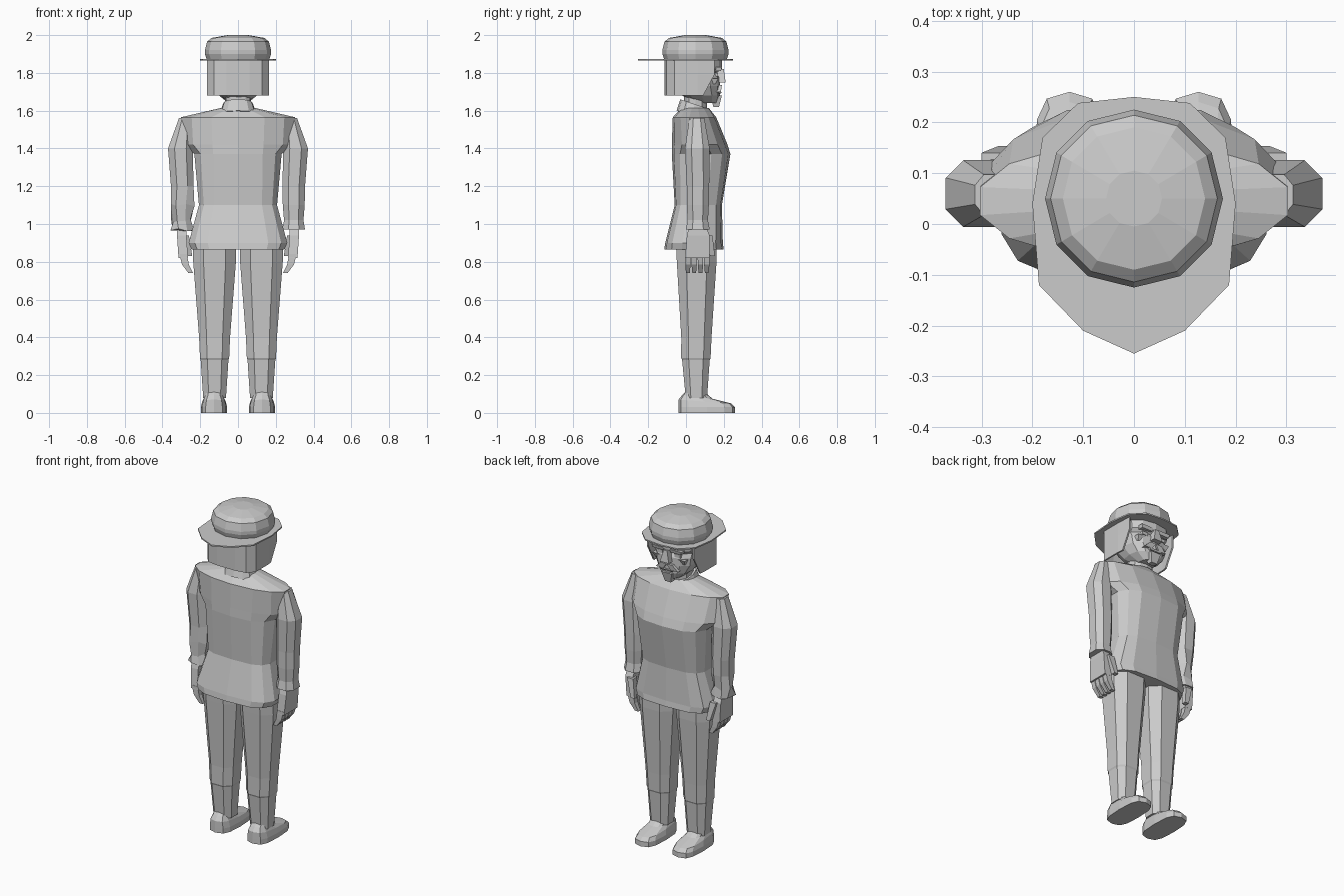
import bpy, bmesh, math, random
from mathutils import Vector

random.seed(4)
old = bpy.data.objects.get("Cube")
if old:
    bpy.data.objects.remove(old, do_unlink=True)

GREY = (0.6, 0.6, 0.6, 1)
grey = bpy.data.materials.new("plain grey")
grey.use_nodes = True
grey.diffuse_color = GREY
grey.node_tree.nodes["Principled BSDF"].inputs["Base Color"].default_value = GREY


def finish(name, bm):
    bmesh.ops.recalc_face_normals(bm, faces=bm.faces)
    mesh = bpy.data.meshes.new(name)
    bm.to_mesh(mesh)
    bm.free()
    mesh.materials.append(grey)
    part = bpy.data.objects.new(name, mesh)
    bpy.context.collection.objects.link(part)
    return part


def section(height, width, back, front, centre=0, sides=12, roundness=0.8, tilt=0, turn=0):
    """Horizontal outline; low roundness is boxy, tilt slopes it from back to front."""
    middle, depth = (back + front) / 2, (front - back) / 2
    points = []
    for i in range(sides):
        angle = math.tau * (i + turn) / sides
        across, along = math.cos(angle), math.sin(angle)
        across = math.copysign(abs(across) ** roundness, across)
        along = math.copysign(abs(along) ** roundness, along)
        points.append(Vector((centre + width * across, middle + depth * along, height + tilt * along)))
    return points


def loft(name, outlines, side=1, closed=True):
    """Skin outlines of equal length; closed ones become capped solids."""
    bm = bmesh.new()
    loops = [[bm.verts.new((p.x * side, p.y, p.z)) for p in outline] for outline in outlines]
    count = len(loops[0])
    for lower, upper in zip(loops, loops[1:]):
        for i in range(count if closed else count - 1):
            j = (i + 1) % count
            bm.faces.new((lower[i], lower[j], upper[j], upper[i]))
    if closed:
        bm.faces.new(loops[0])
        bm.faces.new(loops[-1])
    return finish(name, bm)


def wedge(name, start, end, start_size, end_size, side=1):
    """Four-sided bar from start to end, with half sizes across x and y at each end."""
    outlines = []
    for place, (across, along) in ((start, start_size), (end, end_size)):
        corners = ((-across, -along), (across, -along), (across, along), (-across, along))
        outlines.append([Vector(place) + Vector((x, y, 0)) for x, y in corners])
    loft(name, outlines, side)


def mirrored(half):
    """Complete a half outline with its reflection, leaving out points on the centre line."""
    return half + [(-x, y) for x, y in reversed(half) if x]


# Jacket: flared hem, narrow waist, full chest and sloping shoulders
def jacket_section(height, width, back, front, roundness=0.6):
    return section(height, width, back, front, sides=14, roundness=roundness, turn=0.5)


loft("jacket", [
    jacket_section(height=0.865, width=0.25, back=-0.115, front=0.2),
    jacket_section(height=0.9, width=0.265, back=-0.11, front=0.195),
    jacket_section(height=1.1, width=0.21, back=-0.06, front=0.19),
    jacket_section(height=1.37, width=0.235, back=-0.075, front=0.235, roundness=0.7),
    jacket_section(height=1.42, width=0.3, back=-0.075, front=0.22, roundness=0.95),
    jacket_section(height=1.565, width=0.31, back=-0.07, front=0.16, roundness=0.95),
    jacket_section(height=1.615, width=0.09, back=-0.025, front=0.12, roundness=1),
])

# Neck and sloping collar
loft("neck", [section(height, width=0.07, back=-0.01, front=0.11) for height in (1.57, 1.72)])
loft("collar", [
    section(height=1.575, width=0.1, back=-0.05, front=0.125, tilt=-0.025),
    section(height=1.635, width=0.08, back=-0.03, front=0.12, tilt=-0.025),
])

# Head from chin to brow, with a recessed band at the eyes
loft("head", [
    section(height=1.64, width=0.05, back=0.04, front=0.165),
    section(height=1.68, width=0.1, back=-0.02, front=0.18),
    section(height=1.73, width=0.13, back=-0.06, front=0.18),
    section(height=1.775, width=0.135, back=-0.08, front=0.18),
    section(height=1.8, width=0.135, back=-0.08, front=0.165),
    section(height=1.82, width=0.14, back=-0.08, front=0.19),
    section(height=1.87, width=0.145, back=-0.08, front=0.19),
])

# Facial features
wedge("nose", start=(0, 0.175, 1.75), end=(0, 0.17, 1.82), start_size=(0.03, 0.035), end_size=(0.012, 0.03))
wedge("lower_lip", start=(0, 0.165, 1.69), end=(0, 0.165, 1.7), start_size=(0.035, 0.02), end_size=(0.045, 0.025))
wedge("goatee", start=(0, 0.16, 1.62), end=(0, 0.16, 1.68), start_size=(0.02, 0.015), end_size=(0.035, 0.03))
for side, tag in ((1, "left"), (-1, "right")):
    wedge(tag + "_moustache", start=(0.05, 0.16, 1.7), end=(0.02, 0.165, 1.735),
          start_size=(0.025, 0.025), end_size=(0.02, 0.025), side=side)
    wedge(tag + "_eyebrow", start=(0.06, 0.165, 1.81), end=(0.06, 0.165, 1.83),
          start_size=(0.035, 0.02), end_size=(0.04, 0.025), side=side)
    wedge(tag + "_eye", start=(0.06, 0.15, 1.78), end=(0.06, 0.15, 1.8),
          start_size=(0.02, 0.02), end_size=(0.02, 0.02), side=side)
    wedge(tag + "_cheek", start=(0.08, 0.135, 1.74), end=(0.08, 0.14, 1.77),
          start_size=(0.02, 0.02), end_size=(0.03, 0.03), side=side)

# Hair: an open shell round the back and sides, cut back towards the jaw
hair_path = mirrored([(0.155, 0.15), (0.16, 0.06), (0.16, -0.06), (0.125, -0.1), (0.06, -0.11)])
hair = loft("hair", [
    [Vector((x, min(y, reach), height)) for x, y in hair_path]
    for height, reach in ((1.68, 0.09), (1.79, 0.15), (1.87, 0.15))
], closed=False)
shell = hair.modifiers.new("thickness", "SOLIDIFY")
shell.thickness = 0.01
shell.offset = 0

# Hat: thin brim, pointed at one end, under a rounded crown
brim_half = [(0, -0.255), (0.1, -0.21), (0.187, -0.12), (0.2, 0.04), (0.18, 0.17), (0.11, 0.238), (0, 0.25)]
brim_outline = brim_half + [(-x, y) for x, y in reversed(brim_half) if x]
loft("hat_brim", [[Vector((x, y, height)) for x, y in brim_outline] for height in (1.866, 1.874)])
crown = []
for height, radius in ((1.87, 0.165), (1.9, 0.175), (1.92, 0.175), (1.965, 0.164), (1.985, 0.14), (2, 0.055)):
    crown.append(section(height, radius, back=0.05 - radius, front=0.05 + radius, roundness=0.95))
loft("hat_crown", crown)


def sleeve_section(height, width, back, front, centre=0.295):
    return section(height, width, back, front, centre, sides=8, roundness=0.85, turn=0.5)


def leg_section(height, width, back, front):
    return section(height, width, back, front, centre=0.124, sides=8, roundness=0.75, turn=0.5)


def shoe_section(height, width, back, front, tilt=0):
    return section(height, width, back, front, centre=0.127, roundness=0.65, tilt=tilt)


for side, tag in ((1, "left"), (-1, "right")):
    # Sleeve with a flared cuff; the right forearm is rumpled
    sleeve = [
        sleeve_section(height=1.56, width=0.035, back=0.015, front=0.1, centre=0.28),
        sleeve_section(height=1.4, width=0.07, back=-0.01, front=0.13, centre=0.305),
        sleeve_section(height=1.2, width=0.064, back=0, front=0.127),
        sleeve_section(height=1.1, width=0.062, back=0, front=0.125),
        sleeve_section(height=1.02, width=0.055, back=0.005, front=0.12),
        sleeve_section(height=0.97, width=0.064, back=-0.005, front=0.13),
    ]
    if side < 0:
        for outline in sleeve[-3:]:
            for point in outline:
                point += Vector([random.uniform(-0.01, 0.01) for axis in "xyz"])
    loft(tag + "_sleeve", sleeve, side)

    # Hand with four curled fingers and a thumb
    wedge(tag + "_wrist", start=(0.295, 0.06, 1), end=(0.298, 0.065, 0.94),
          start_size=(0.025, 0.04), end_size=(0.025, 0.06), side=side)
    wedge(tag + "_palm", start=(0.298, 0.065, 0.94), end=(0.29, 0.06, 0.82),
          start_size=(0.025, 0.06), end_size=(0.025, 0.065), side=side)
    for finger in range(4):
        y = 0.01 + finger / 30
        wedge(tag + "_finger_base", start=(0.29, y, 0.84), end=(0.278, y, 0.785),
              start_size=(0.02, 0.015), end_size=(0.018, 0.014), side=side)
        wedge(tag + "_fingertip", start=(0.278, y, 0.785), end=(0.25, y, 0.74),
              start_size=(0.018, 0.014), end_size=(0.012, 0.01), side=side)
    wedge(tag + "_thumb", start=(0.28, 0.12, 0.94), end=(0.255, 0.14, 0.83),
          start_size=(0.02, 0.02), end_size=(0.013, 0.013), side=side)

    # Trouser leg, tapering past a seam below the knee
    loft(tag + "_trouser_leg", [
        leg_section(height=0.9, width=0.12, back=-0.06, front=0.17),
        leg_section(height=0.8, width=0.12, back=-0.055, front=0.168),
        leg_section(height=0.4, width=0.087, back=-0.03, front=0.14),
        leg_section(height=0.29, width=0.082, back=-0.03, front=0.135),
        leg_section(height=0.28, width=0.078, back=-0.025, front=0.13),
        leg_section(height=0.08, width=0.064, back=-0.005, front=0.115),
    ], side)

    # Shoe with a flat sole and an upper sloping to the toe
    loft(tag + "_shoe", [
        shoe_section(height=0, width=0.07, back=-0.04, front=0.26),
        shoe_section(height=0.03, width=0.07, back=-0.04, front=0.26),
        shoe_section(height=0.06, width=0.062, back=-0.04, front=0.24, tilt=-0.01),
        shoe_section(height=0.085, width=0.05, back=-0.02, front=0.14, tilt=-0.01),
        shoe_section(height=0.11, width=0.048, back=-0.005, front=0.1),
    ], side)
